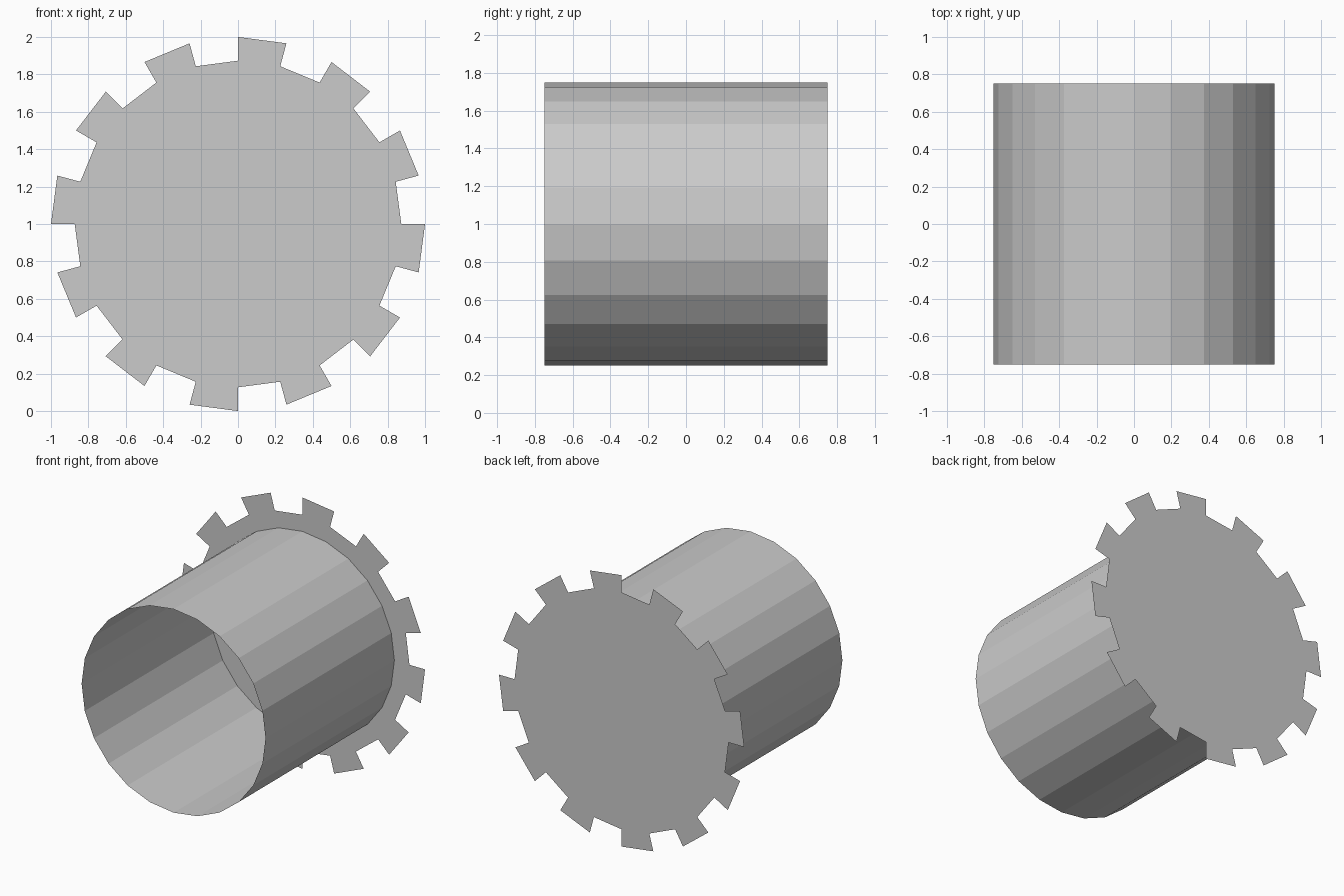
import bpy, bmesh
from math import radians, cos, sin

if "Cube" in bpy.data.objects:
    bpy.data.objects.remove(bpy.data.objects["Cube"])

CZ, HALF, N = 1.0, 0.75, 24


def polar(r, deg, y):
    a = radians(deg)
    return (r * cos(a), y, CZ + r * sin(a))


def make_object(name, bm):
    bm.normal_update()
    mesh = bpy.data.meshes.new(name)
    bm.to_mesh(mesh)
    bm.free()
    obj = bpy.data.objects.new(name, mesh)
    bpy.context.collection.objects.link(obj)
    return obj


# Open-fronted thin tube with 24 flat sides
bm = bmesh.new()
front = [bm.verts.new(polar(0.75, i * 360 / N, -HALF)) for i in range(N)]
back = [bm.verts.new(polar(0.75, i * 360 / N, HALF)) for i in range(N)]
for i in range(N):
    j = (i + 1) % N
    bm.faces.new((front[i], front[j], back[j], back[i]))
make_object("tube", bm)

# Flat toothed plate closing the back: 12 teeth, each 15 degrees wide
bm = bmesh.new()
outline = []
for k in range(12):
    a = -30 * k
    for r, deg in ((0.873, a), (1.0, a), (1.0, a - 15), (0.873, a - 15)):
        outline.append(bm.verts.new(polar(r, deg, HALF)))
bm.faces.new(outline)
make_object("toothed_plate", bm)
